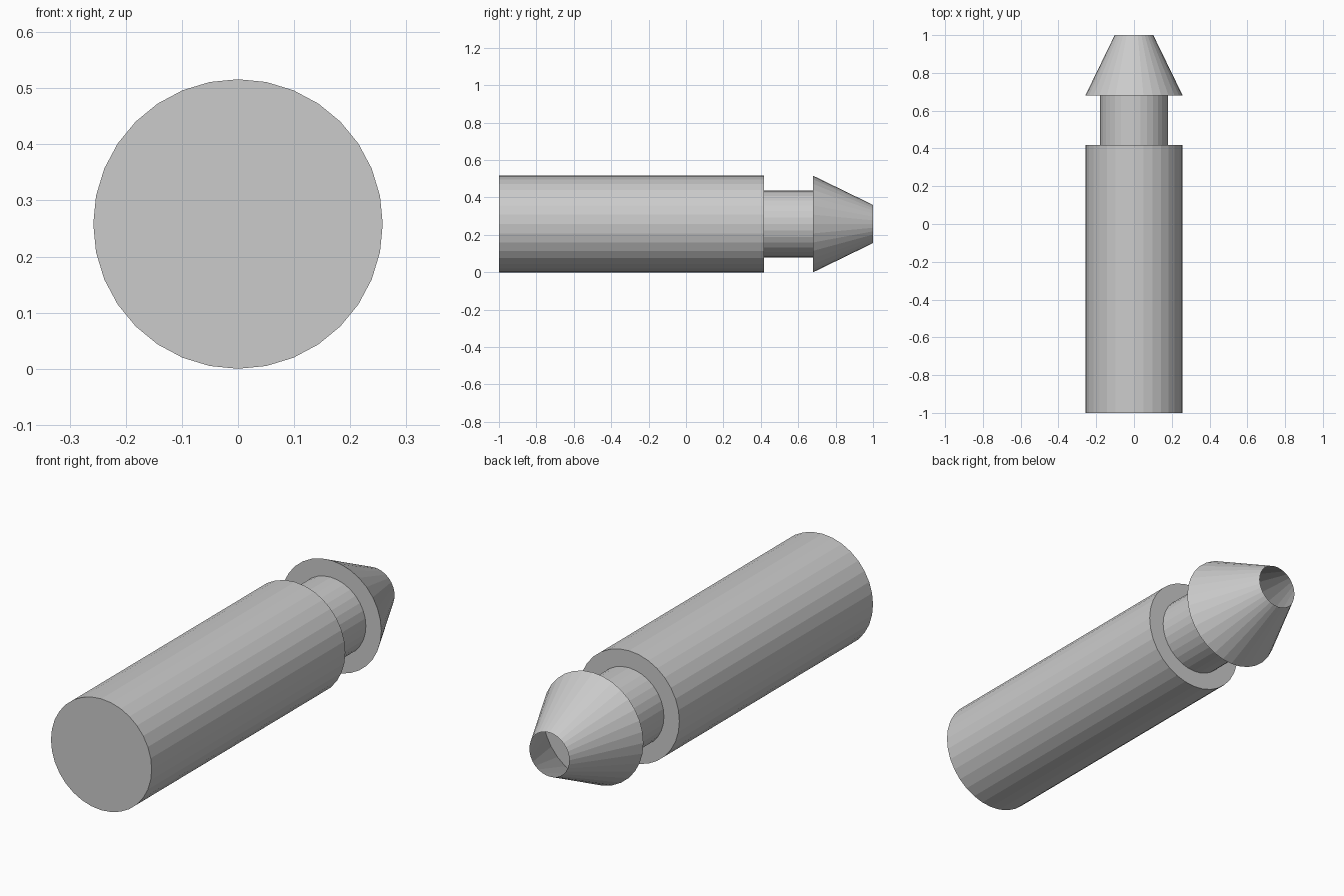
import bpy, bmesh
from math import cos, sin, pi

if "Cube" in bpy.data.objects:
    bpy.data.objects.remove(bpy.data.objects["Cube"])

SIDES = 32
R = 0.258

# Lathe profile (y, radius) from the flat closed end to the open tip
profile = [(-1.0, R), (0.417, R), (0.417, 0.179),
           (0.68, 0.179), (0.68, R), (1.0, 0.102)]

bm = bmesh.new()
rings = []
for y, r in profile:
    rings.append([bm.verts.new((r * cos(2 * pi * i / SIDES), y,
                                R + r * sin(2 * pi * i / SIDES)))
                  for i in range(SIDES)])

# Skin of body, neck and barbed nozzle
for a, b in zip(rings, rings[1:]):
    for i in range(SIDES):
        j = (i + 1) % SIDES
        bm.faces.new((a[i], b[i], b[j], a[j]))

# Flat closed end; the nozzle tip stays open
bm.faces.new(rings[0])
bmesh.ops.recalc_face_normals(bm, faces=bm.faces)

mesh = bpy.data.meshes.new("barbed_tube")
bm.to_mesh(mesh)
bm.free()
bpy.context.collection.objects.link(bpy.data.objects.new("barbed_tube", mesh))
